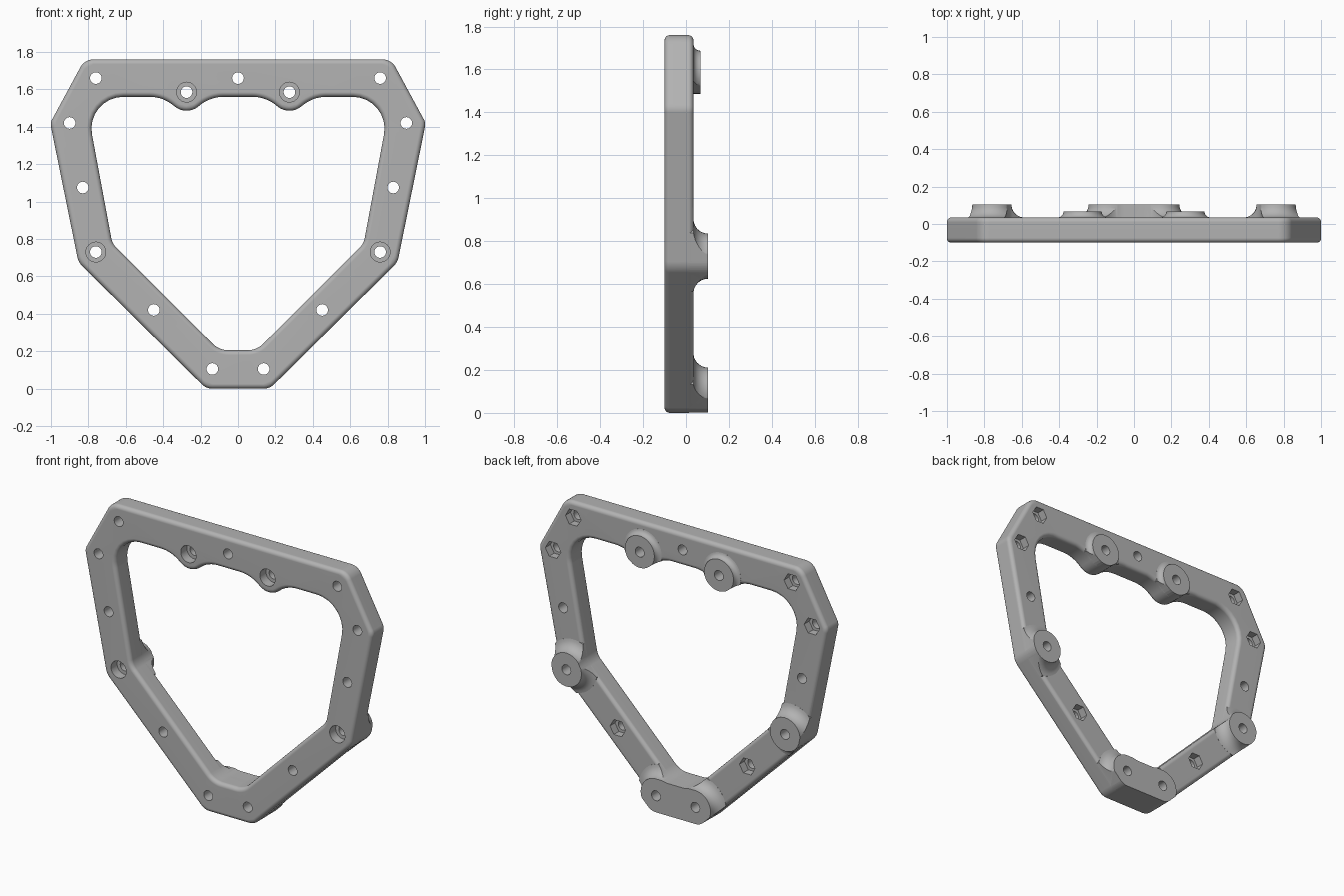
import bpy, bmesh, math
from mathutils import Vector

cube = bpy.data.objects.get("Cube")
if cube:
    bpy.data.objects.remove(cube, do_unlink=True)

FRONT, BACK, TOP_BOSS, LOW_BOSS = -0.1, 0.035, 0.067, 0.103
EDGE = 0.025


def mirrored(half):
    return half + [(-x, z, r) for x, z, r in reversed(half)]


def rounded(corners, steps=8):
    """Closed outline with a tangent arc at every (x, z, radius) corner."""
    pts = []
    for i, (x, z, r) in enumerate(corners):
        p = Vector((x, z))
        a = (Vector(corners[i - 1][:2]) - p).normalized()
        b = (Vector(corners[(i + 1) % len(corners)][:2]) - p).normalized()
        half = a.angle(b) / 2
        centre = p + (a + b).normalized() * r / math.sin(half)
        start = p + a * r / math.tan(half) - centre
        end = p + b * r / math.tan(half) - centre
        for k in range(steps + 1):
            t = k / steps
            span = math.pi - 2 * half
            pts.append(centre + (start * math.sin((1 - t) * span)
                                 + end * math.sin(t * span)) / math.sin(span))
    return pts


def circle(x, z, r, n=40):
    return [Vector((x + r * math.cos(math.tau * k / n),
                    z + r * math.sin(math.tau * k / n))) for k in range(n)]


def stadium(x, z, r, n=20):
    return [Vector((s * x + r * math.cos(a), z + r * math.sin(a)))
            for s, a0 in ((1, -math.pi / 2), (-1, math.pi / 2))
            for a in (a0 + math.pi * k / n for k in range(n + 1))]


def offset(loop, d):
    """Move a counter-clockwise outline outward by d."""
    out = []
    for i, p in enumerate(loop):
        a = (p - loop[i - 1]).normalized()
        b = (loop[(i + 1) % len(loop)] - p).normalized()
        n = Vector((a.y + b.y, -a.x - b.x)).normalized()
        out.append(p + n * d / max(0.5, n.dot(Vector((a.y, -a.x)))))
    return out


def add_solid(bm, loops, rings):
    """Loft outlines (first outer, then holes) through (y, outward offset) rings."""
    caps = [[], []]
    for j, loop in enumerate(loops):
        sign = -1 if j else 1
        rows = [[bm.verts.new((p.x, y, p.y)) for p in offset(loop, sign * d)]
                for y, d in rings]
        n = len(loop)
        for lo, hi in zip(rows, rows[1:]):
            for i in range(n):
                k = (i + 1) % n
                bm.faces.new((lo[i], lo[k], hi[k], hi[i]))
        for cap, row in zip(caps, (rows[0], rows[-1])):
            cap += [bm.edges.get((row[i], row[(i + 1) % n])) for i in range(n)]
    for cap in caps:
        bmesh.ops.triangle_fill(bm, edges=cap, use_beauty=True)


def make_object(name, solids):
    bm = bmesh.new()
    for loops, rings in solids:
        add_solid(bm, loops, rings)
    bmesh.ops.recalc_face_normals(bm, faces=bm.faces)
    mesh = bpy.data.meshes.new(name)
    bm.to_mesh(mesh)
    bm.free()
    ob = bpy.data.objects.new(name, mesh)
    bpy.context.collection.objects.link(ob)
    return ob


def bake(ob):
    mesh = bpy.data.meshes.new_from_object(
        ob.evaluated_get(bpy.context.evaluated_depsgraph_get()))
    ob.modifiers.clear()
    ob.data = mesh


def combine(ob, other, operation):
    mod = ob.modifiers.new(operation.title(), 'BOOLEAN')
    mod.operation, mod.object, mod.solver = operation, other, 'EXACT'
    bake(ob)
    bpy.data.objects.remove(other, do_unlink=True)


# Outlines of the plate and its scalloped opening
outer = rounded(mirrored([(0.17, 0, 0.08), (0.853, 0.675, 0.1),
                          (1.004, 1.42, 0.06), (0.82, 1.76, 0.08)]))
opening = rounded(mirrored([(0.10, 0.205, 0.12), (0.672, 0.775, 0.1),
                            (0.818, 1.56, 0.17), (0.40, 1.56, 0.2),
                            (0.275, 1.455, 0.1), (0.15, 1.56, 0.2)]))

# Plate with rounded front and back edges
arc = [math.radians(a) for a in range(0, 91, 18)]
rim = [(FRONT + EDGE * (1 - math.sin(a)), -EDGE * (1 - math.cos(a)))
       for a in reversed(arc)]
rim += [(BACK - EDGE * (1 - math.sin(a)), -EDGE * (1 - math.cos(a))) for a in arc]
plate = make_object("mounting_frame", [([outer, opening], rim)])


# Raised pads with concave flares, trimmed to the plate outline
def flare(top):
    f = top - BACK
    steps = [math.radians(a) for a in range(0, 85, 12)]
    rings = [(top - f * math.sin(a), f * (1 - math.cos(a))) for a in steps]
    return rings + [(0.003, rings[-1][1])]


sides = (-1, 1)
low = [(s * 0.76, 0.73) for s in sides]
high = [(s * 0.275, 1.585) for s in sides]
pads = [([circle(x, z, 0.105)], flare(LOW_BOSS)) for x, z in low]
pads += [([circle(x, z, 0.102)], flare(TOP_BOSS)) for x, z in high]
pads.append(([stadium(0.137, 0.105, 0.106)], flare(LOW_BOSS)))
bosses = make_object("bosses", pads)
trim = make_object("trim", [([outer, opening], [(-0.02, -0.001), (0.2, -0.001)])])
combine(bosses, trim, 'INTERSECT')
combine(plate, bosses, 'UNION')

# Through holes, front counterbores and hexagonal nut pockets
nuts = [(s * x, z) for s in sides for x, z in ((0.76, 1.66), (0.9, 1.42), (0.45, 0.42))]
plain = [(0, 1.66)] + [(s * x, z) for s in sides for x, z in ((0.83, 1.075), (0.137, 0.105))]
through = [(-0.3, 0), (0.3, 0)]
for cutter in (
        [([circle(x, z, 0.031, 28)], through) for x, z in nuts + plain + low + high],
        [([circle(x, z, 0.053, 32)], [(-0.3, 0), (-0.04, 0)]) for x, z in low + high],
        [([circle(x, z, 0.054, 6)], [(-0.015, 0), (0.3, 0)]) for x, z in nuts]):
    combine(plate, make_object("cutter", cutter), 'DIFFERENCE')

# Grey finish
grey = bpy.data.materials.new("plain grey")
grey.use_nodes = True
colour = (0.45, 0.45, 0.45, 1)
grey.diffuse_color = colour
grey.node_tree.nodes["Principled BSDF"].inputs["Base Color"].default_value = colour
plate.data.materials.clear()
plate.data.materials.append(grey)
for face in plate.data.polygons:
    face.material_index = 0

# Smooth shading with crisp edges
bpy.ops.object.select_all(action='DESELECT')
plate.select_set(True)
bpy.context.view_layer.objects.active = plate
bpy.ops.object.shade_smooth_by_angle(angle=math.radians(30))
plate.modifiers.new("Weighted Normals", 'WEIGHTED_NORMAL').keep_sharp = True
